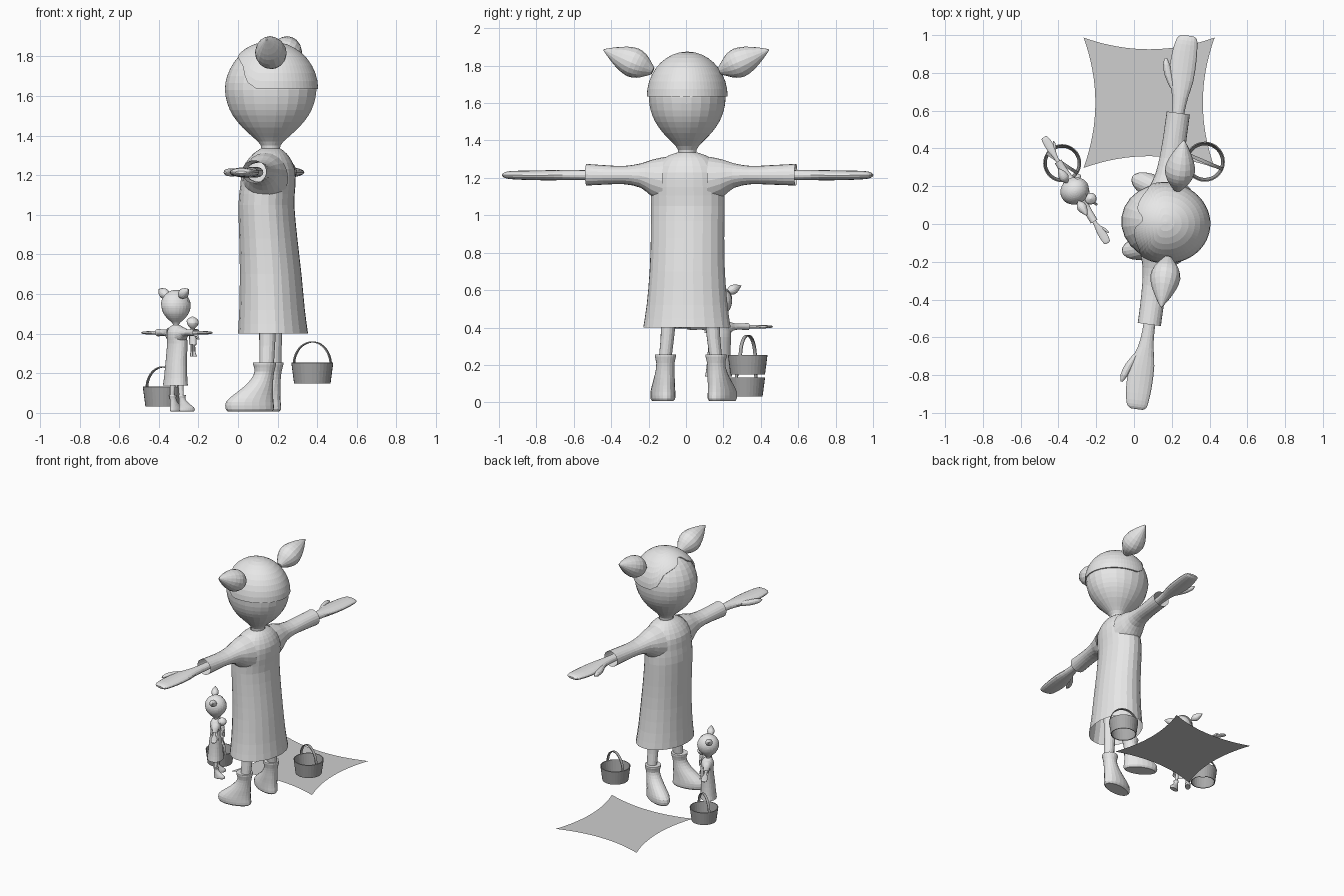
import bpy, math
from mathutils import Matrix, Vector

if "Cube" in bpy.data.objects:
    bpy.data.objects.remove(bpy.data.objects["Cube"])

X, Y, Z = Vector((1, 0, 0)), Vector((0, 1, 0)), Vector((0, 0, 1))


def material(name, g):
    m = bpy.data.materials.new(name)
    m.diffuse_color = (g, g, g, 1)
    m.use_nodes = True
    m.node_tree.nodes["Principled BSDF"].inputs["Base Color"].default_value = m.diffuse_color
    return m


LIGHT = material("light grey", 0.8)
CLOTH = material("cloth grey", 0.62)
DARK = material("dark grey", 0.4)


def add(name, verts, faces, M, mat):
    me = bpy.data.meshes.new(name)
    me.from_pydata([M @ Vector(v) for v in verts], [], faces)
    me.materials.append(mat)
    ob = bpy.data.objects.new(name, me)
    bpy.context.collection.objects.link(ob)
    return ob


def spline(rows, sub):
    """Catmull-Rom interpolation of section tuples."""
    if sub < 2:
        return rows
    out = []
    for i in range(len(rows) - 1):
        a, b, c, d = rows[max(i - 1, 0)], rows[i], rows[i + 1], rows[min(i + 2, len(rows) - 1)]
        for k in range(sub):
            t = k / sub
            out.append(tuple(
                0.5 * (2 * q + (r - p) * t + (2 * p - 5 * q + 4 * r - s) * t * t
                       + (3 * q - p - 3 * r + s) * t ** 3)
                for p, q, r, s in zip(a, b, c, d)))
    return out + [rows[-1]]


def loft(name, rows, u, v, M, mat=LIGHT, seg=24, sub=2, caps=True):
    """Skin over elliptical sections (cx, cy, cz, radius_u, radius_v)."""
    verts, faces = [], []
    rows = spline(rows, sub)
    for r in rows:
        for k in range(seg):
            a = 2 * math.pi * k / seg
            verts.append(Vector(r[:3]) + u * (r[3] * math.cos(a)) + v * (r[4] * math.sin(a)))
    flip = u.cross(v).dot(Vector(rows[-1][:3]) - Vector(rows[0][:3])) < 0
    for i in range(len(rows) - 1):
        for k in range(seg):
            j = (k + 1) % seg
            f = (i * seg + k, i * seg + j, (i + 1) * seg + j, (i + 1) * seg + k)
            faces.append(f[::-1] if flip else f)
    if caps:
        lo, hi = tuple(range(seg)), tuple((len(rows) - 1) * seg + k for k in range(seg))
        faces += [lo, hi[::-1]] if flip else [lo[::-1], hi]
    return add(name, verts, faces, M, mat)


def hairline(deg):
    """Latitude of the hair edge for an angle measured from the face."""
    pts = [(0, 60), (9, 58), (20, 46), (40, 38), (55, 30), (66, 9), (80, 0), (181, 0)]
    for (a, p), (b, q) in zip(pts, pts[1:]):
        if a <= deg <= b:
            return p + (q - p) * (deg - a) / (b - a)


def hair(name, M, seg=64, rings=10):
    verts, faces = [], []
    for k in range(seg):
        az = 360 * k / seg
        lat0 = hairline(min(az, 360 - az))
        a = math.radians(az)
        for i in range(-1, rings):
            lat = math.radians(lat0 + (88 - lat0) * max(i, 0) / (rings - 1))
            s = 0.94 if i < 0 else 1.0          # first ring tucks into the head
            verts.append((0.216 * s * math.cos(lat) * math.sin(a),
                          0.01 - 0.24 * s * math.cos(lat) * math.cos(a),
                          1.635 + 0.24 * s * math.sin(lat)))
    n = rings + 1
    for k in range(seg):
        j = (k + 1) % seg
        faces += [(k * n + i, j * n + i, j * n + i + 1, k * n + i + 1) for i in range(n - 1)]
    faces.append(tuple(k * n + n - 1 for k in range(seg)))
    return add(name, verts, faces, M, LIGHT)


def figure(pre, M):
    # dress, open at the hem
    loft(pre + "dress", [(0, .022, .40, .236, .176), (0, .017, .52, .218, .165),
                         (0, .01, .70, .203, .155), (0, -.002, .88, .198, .146),
                         (0, -.012, 1.05, .199, .14), (0, -.004, 1.15, .197, .138),
                         (0, 0, 1.23, .185, .132), (0, .005, 1.29, .145, .1),
                         (0, .008, 1.32, .10, .07), (0, .01, 1.335, .055, .048)],
         X, Y, M, caps=False)
    # head and neck
    loft(pre + "head", [(0, .01, 1.29, .045, .045), (0, .01, 1.35, .05, .05),
                        (0, .01, 1.39, .08, .088), (0, .01, 1.44, .13, .143),
                        (0, .01, 1.50, .172, .192), (0, .01, 1.56, .196, .22),
                        (0, .01, 1.63, .206, .233), (0, .01, 1.70, .197, .222),
                        (0, .01, 1.77, .165, .187), (0, .01, 1.82, .122, .139),
                        (0, .01, 1.855, .068, .078), (0, .01, 1.868, .008, .008)], X, Y, M)
    hair(pre + "hair", M)

    for s, side in ((1, "left_"), (-1, "right_")):
        p = pre + side
        end = 0.545 if s > 0 else 0.585
        # sleeve, open at the cuff
        loft(p + "sleeve", [(s * .12, 0, 1.185, .115, .128), (s * .19, 0, 1.198, .095, .10),
                            (s * .25, 0, 1.212, .076, .066), (s * .34, 0, 1.215, .066, .049),
                            (s * .45, 0, 1.216, .062, .052), (s * end, 0, 1.217, .062, .058)],
             Y, Z, M, seg=20, caps=False)
        # forearm with flat mitten hand
        loft(p + "arm", [(s * .42, 0, 1.215, .03, .026), (s * .58, 0, 1.215, .032, .026),
                         (s * .67, -.002, 1.215, .042, .027), (s * .76, -.008, 1.214, .064, .027),
                         (s * .87, -.01, 1.214, .068, .025), (s * .95, -.008, 1.215, .06, .022),
                         (s * .985, -.006, 1.215, .05, .016), (s * .998, -.005, 1.215, .03, .006)],
             Y, Z, M, seg=16)
        loft(p + "thumb", [(s * .71, -.045, 1.214, .015, .016), (s * .77, -.075, 1.214, .022, .02),
                           (s * .83, -.096, 1.214, .019, .018), (s * .865, -.104, 1.214, .005, .005)],
             Y, Z, M, seg=12)
        # pigtail
        d = Vector((.245 * s, 0, .105))
        b = Vector((.2 * s, .05, 1.78))
        w = d.normalized().cross(Y)
        rows = [(*(b + d * t), r, r) for t, r in
                ((-.08, .02), (.04, .045), (.17, .068), (.35, .08), (.58, .066), (.82, .034), (1, .004))]
        loft(p + "pigtail", rows, Y, w, M, seg=16)
        # leg and boot, toes turned outwards
        L = M @ Matrix.Translation((s * .137 - .017, -.005, 0))
        loft(p + "leg", [(s * .005, .01, .2, .034, .036), (s * -.012, .012, .34, .036, .04),
                         (s * -.025, .015, .55, .045, .048)], X, Y, L, seg=16)
        B = L @ Matrix.Rotation(math.radians(18 * s), 4, 'Z')
        loft(p + "boot", [(0, -.075, .006, .052, .112), (0, -.075, .02, .063, .124),
                          (0, -.076, .055, .064, .122), (0, -.058, .09, .06, .102),
                          (0, -.032, .13, .055, .076), (0, -.012, .17, .05, .057),
                          (0, 0, .21, .049, .05), (0, 0, .245, .057, .059),
                          (0, 0, .255, .056, .058)], X, Y, B, seg=20)


def bucket(pre, loc, turn, size):
    M = Matrix.Translation(loc) @ Matrix.Rotation(math.radians(turn), 4, 'Z') @ Matrix.Scale(size, 4)
    # tapered wall
    wall = loft(pre + "bucket", [(0, 0, 0, .092, .092), (0, 0, .105, .106, .106)],
                X, Y, M, DARK, 32, 1, False)
    sol = wall.modifiers.new("thickness", 'SOLIDIFY')
    sol.thickness = .006 * size
    # arched strap handle
    verts, faces, n = [], [], 20
    for i in range(n + 1):
        a = math.pi * i / n
        for r in (0, .006):
            for y in (-.009, .009):
                verts.append(((.098 + r) * math.cos(a), y, .095 + (.112 + r) * math.sin(a)))
    for i in range(n):
        a, b = i * 4, i * 4 + 4
        for p, q in ((0, 2), (2, 3), (3, 1), (1, 0)):
            faces.append((a + p, b + p, b + q, a + q))
    add(pre + "handle", verts, faces, M, DARK)


def place(x, y, z, deg, scale=1.0):
    return (Matrix.Translation((x, y, z)) @ Matrix.Rotation(math.radians(deg), 4, 'Z')
            @ Matrix.Scale(scale, 4))


# large and small figures
figure("large_", place(.155, .008, 0, -97.8))
small = place(-.31, .178, .006, 121, .328)
figure("small_", small)

# little doll held in front of the small figure
D = place(-.228, .135, 0, 121)
loft("doll_head", [(0, 0, .425, .008, .008), (0, 0, .437, .021, .022), (0, 0, .455, .029, .03),
                   (0, 0, .473, .021, .022), (0, 0, .484, .003, .003)], X, Y, D, seg=16)
loft("doll_hair", [(0, .002, .459, .031, .032), (0, .002, .474, .024, .025),
                   (0, .002, .487, .003, .003)], X, Y, D, seg=16)
loft("doll_body", [(0, 0, .345, .024, .019), (0, 0, .385, .019, .016),
                   (0, 0, .42, .016, .013), (0, 0, .43, .006, .006)], X, Y, D, seg=16)
for s, side in ((1, "left"), (-1, "right")):
    loft("doll_arm_" + side, [(s * .012, 0, .415, .007, .007), (s * .03, -.004, .395, .006, .006),
                              (s * .04, -.008, .37, .007, .007)], X, Y, D, seg=10)
    loft("doll_leg_" + side, [(s * .01, 0, .36, .008, .008), (s * .011, 0, .31, .007, .007),
                              (s * .012, -.004, .285, .009, .013)], X, Y, D, seg=10)

# buckets
bucket("large_", (.375, .33, .148), -23, 1.0)
bucket("small_", (-.38, .322, .032), -33, .95)

# ground cloth with inward-curved edges
N = 16
verts, faces = [], []
for j in range(N + 1):
    for i in range(N + 1):
        u, v = 2 * i / N - 1, 2 * j / N - 1
        verts.append((.08 + .347 * u * (1 - .18 * (1 - v * v)),
                      .642 + .345 * v * (1 - .18 * (1 - u * u)), 0))
for j in range(N):
    for i in range(N):
        a = j * (N + 1) + i
        faces.append((a, a + 1, a + N + 2, a + N + 1))
add("ground_cloth", verts, faces, Matrix(), CLOTH)
